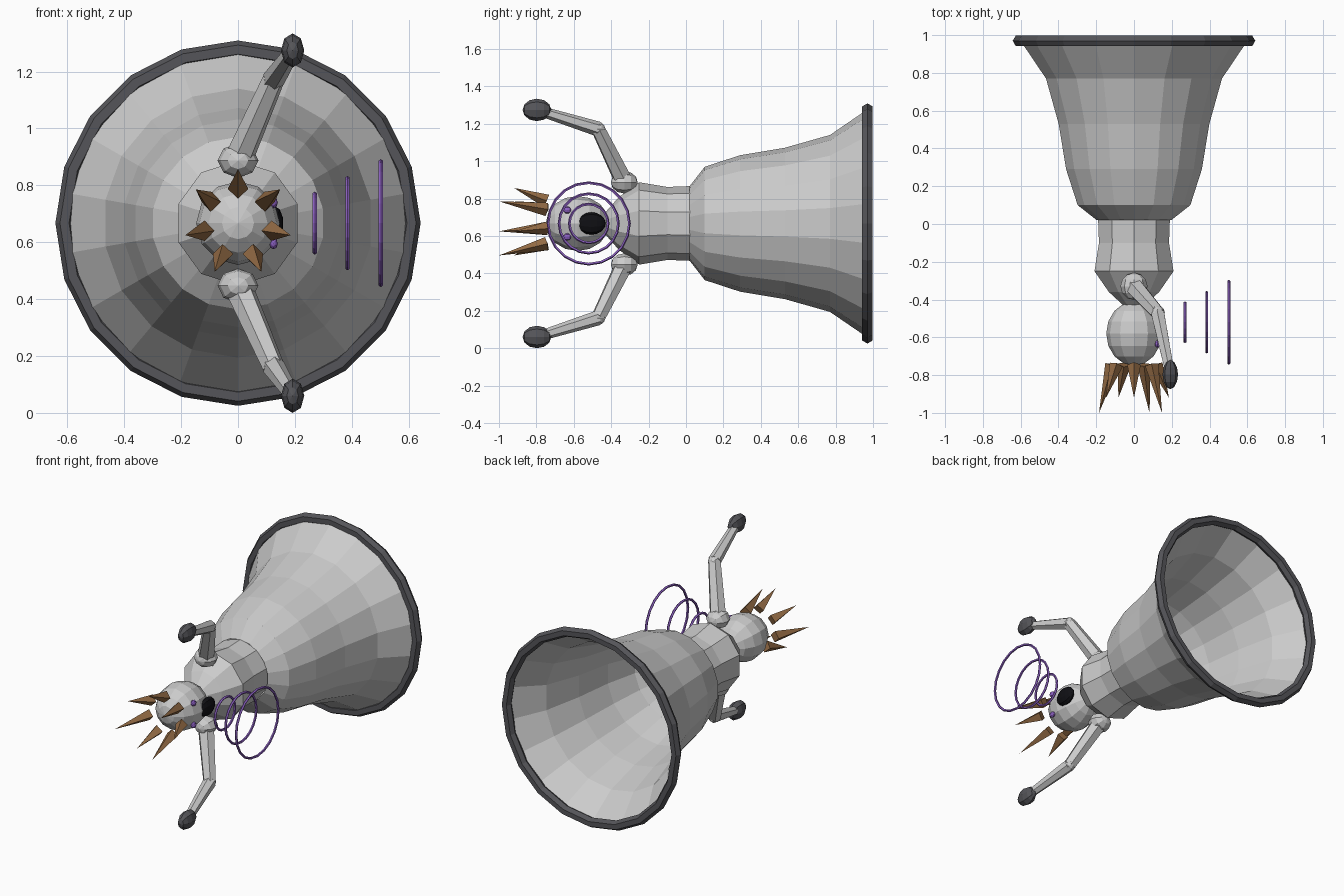
import bpy, bmesh, math
from mathutils import Vector, Matrix

if "Cube" in bpy.data.objects:
    bpy.data.objects.remove(bpy.data.objects["Cube"])

CZ = 0.667  # height of the body axis, which runs along y


def material(name, rgb):
    m = bpy.data.materials.new(name)
    m.diffuse_color = (*rgb, 1)
    m.use_nodes = True
    m.node_tree.nodes["Principled BSDF"].inputs["Base Color"].default_value = m.diffuse_color
    return m


DARK = material("dark_grey", (0.09, 0.09, 0.1))
BROWN = material("brown", (0.3, 0.15, 0.06))
PURPLE = material("purple", (0.27, 0.12, 0.55))
BLACK = material("black", (0.005, 0.005, 0.007))


def finish(name, bm, mat=None):
    bmesh.ops.recalc_face_normals(bm, faces=bm.faces)
    me = bpy.data.meshes.new(name)
    bm.to_mesh(me)
    bm.free()
    ob = bpy.data.objects.new(name, me)
    bpy.context.collection.objects.link(ob)
    if mat:
        me.materials.append(mat)
    return ob


def revolve(name, profile, sides, caps=False):
    """Spin (y, radius) points about the body axis."""
    bm = bmesh.new()
    rings = []
    for y, r in profile:
        angles = [math.pi / 2 + 2 * math.pi * i / sides for i in range(sides)]
        rings.append([bm.verts.new((r * math.cos(a), y, CZ + r * math.sin(a))) for a in angles])
    for a, b in zip(rings, rings[1:]):
        for i in range(sides):
            j = (i + 1) % sides
            bm.faces.new((a[i], a[j], b[j], b[i]))
    if caps:
        bm.faces.new(rings[0])
        bm.faces.new(rings[-1])
    return finish(name, bm)


def ellipsoid(name, centre, size, seg, rings, mat=None):
    """Sphere with its poles along y."""
    bm = bmesh.new()
    mtx = (Matrix.Translation(centre) @ Matrix.Diagonal((*size, 1))
           @ Matrix.Rotation(math.pi / 2, 4, 'X'))
    bmesh.ops.create_uvsphere(bm, u_segments=seg, v_segments=rings, radius=1, matrix=mtx)
    return finish(name, bm, mat)


def limb(name, a, b, r1, r2, sides, mat=None):
    """Tapered cylinder from a to b."""
    a, b = Vector(a), Vector(b)
    d = b - a
    mtx = Matrix.Translation((a + b) / 2) @ d.to_track_quat('Z', 'Y').to_matrix().to_4x4()
    bm = bmesh.new()
    bmesh.ops.create_cone(bm, cap_ends=True, segments=sides, radius1=r1, radius2=r2,
                          depth=d.length, matrix=mtx)
    return finish(name, bm, mat)


def torus(name, centre, axis, major, minor, seg, sides, mat):
    rot = Vector(axis).to_track_quat('Z', 'Y').to_matrix().to_4x4()
    mtx = Matrix.Translation(centre) @ rot
    bm = bmesh.new()
    grid = []
    for i in range(seg):
        u = math.pi / 2 + 2 * math.pi * i / seg
        ring = []
        for k in range(sides):
            v = 2 * math.pi * k / sides
            r = major + minor * math.cos(v)
            ring.append(bm.verts.new(mtx @ Vector((r * math.cos(u), r * math.sin(u), minor * math.sin(v)))))
        grid.append(ring)
    for i in range(seg):
        for k in range(sides):
            p, q, l = grid[i], grid[(i + 1) % seg], (k + 1) % sides
            bm.faces.new((p[k], q[k], q[l], p[l]))
    return finish(name, bm, mat)


# Open bell skirt with a dark hem
revolve("skirt", [(0.02, 0.2), (0.1, 0.303), (0.29, 0.365), (0.53, 0.405),
                  (0.77, 0.473), (0.97, 0.61)], 18)
torus("skirt_hem", (0, 0.97, CZ), (0, 1, 0), 0.61, 0.032, 20, 6, DARK)

# Torso and head
revolve("torso", [(0.03, 0.2), (-0.1, 0.195), (-0.25, 0.22), (-0.36, 0.14), (-0.43, 0.06)], 10, True)
ellipsoid("head", (0, -0.58, CZ), (0.147, 0.17, 0.147), 12, 8)

# Face on the +x side
ellipsoid("mouth", (0.128, -0.505, CZ), (0.032, 0.075, 0.06), 10, 8, BLACK)
for s in (1, -1):
    ellipsoid("eye", (0.125, -0.635, CZ + s * 0.072), (0.015, 0.02, 0.02), 8, 6, PURPLE)

# Crown of spikes, alternating short and long
for k in range(7):
    a = math.pi / 2 - 2 * math.pi * k / 7
    c, s = math.cos(a), math.sin(a)
    limb("hair_spike", (0.12 * c, -0.745, CZ + 0.12 * s),
         (0.19 * c, -1.0 if k % 2 else -0.92, CZ + 0.19 * s), 0.036, 0, 4, BROWN)

# Arms, mirrored above and below the axis
for s in (1, -1):
    shoulder = (0, -0.33, CZ + s * 0.22)
    elbow = (0.125, -0.47, CZ + s * 0.505)
    wrist = (0.185, -0.76, CZ + s * 0.595)
    ellipsoid("shoulder", shoulder, (0.072, 0.072, 0.06), 8, 6)
    limb("upper_arm", shoulder, elbow, 0.052, 0.04, 6)
    ellipsoid("elbow", elbow, (0.038, 0.038, 0.038), 8, 6)
    limb("forearm", elbow, wrist, 0.04, 0.028, 6)
    ellipsoid("hand", (0.192, -0.797, CZ + s * 0.607), (0.041, 0.077, 0.06), 8, 6, DARK)

# Sound rings spreading from the mouth
for x, r in ((0.27, 0.103), (0.385, 0.158), (0.502, 0.217)):
    torus("sound_ring", (x, -0.52, CZ), (1, 0, 0), r, 0.008, 20, 5, PURPLE)
